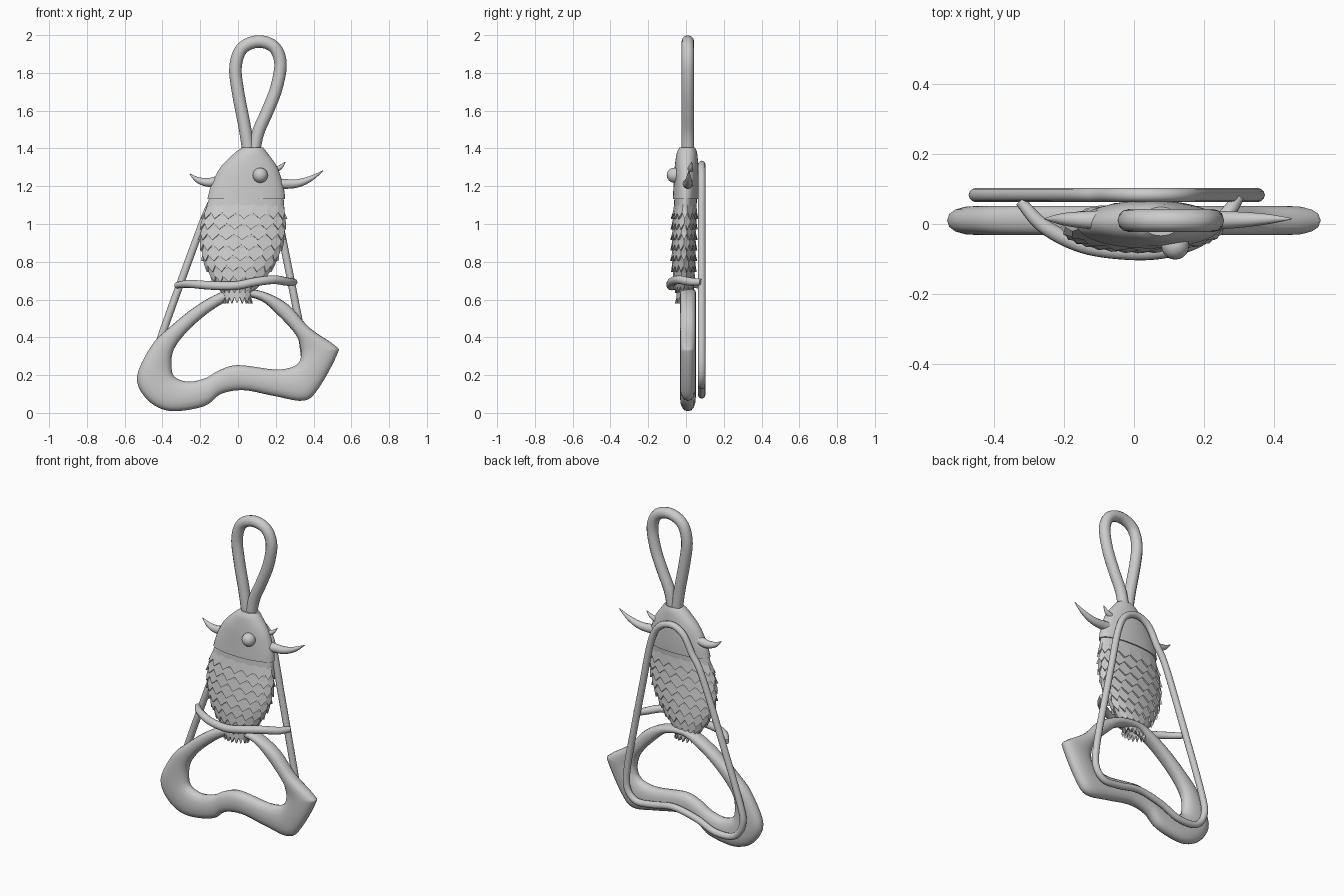
import bpy, bmesh, math
from mathutils import Vector

if "Cube" in bpy.data.objects:
    bpy.data.objects.remove(bpy.data.objects["Cube"])


def smooth_path(pts, steps=6, closed=False):
    """Catmull-Rom interpolation of tuples of any length."""
    n, out = len(pts), []
    get = (lambda i: pts[i % n]) if closed else (lambda i: pts[max(0, min(n - 1, i))])
    for i in range(n if closed else n - 1):
        a, b, c, d = (get(i + k) for k in (-1, 0, 1, 2))
        for s in range(steps):
            t = s / steps
            out.append(tuple(0.5 * (2 * q + (r - p) * t + (2 * p - 5 * q + 4 * r - u) * t * t
                             + (3 * q - p - 3 * r + u) * t ** 3) for p, q, r, u in zip(a, b, c, d)))
    if not closed:
        out.append(tuple(pts[-1]))
    return out


def finish(name, bm, angle=40):
    bmesh.ops.recalc_face_normals(bm, faces=bm.faces)
    me = bpy.data.meshes.new(name)
    bm.to_mesh(me)
    bm.free()
    ob = bpy.data.objects.new(name, me)
    bpy.context.collection.objects.link(ob)
    bpy.ops.object.select_all(action='DESELECT')
    ob.select_set(True)
    bpy.context.view_layer.objects.active = ob
    bpy.ops.object.shade_smooth_by_angle(angle=math.radians(angle))
    return ob


def loft(name, rings, closed=False):
    bm = bmesh.new()
    rows = [[bm.verts.new(p) for p in r] for r in rings]
    n, m = len(rows), len(rows[0])
    for i in range(n if closed else n - 1):
        a, b = rows[i], rows[(i + 1) % n]
        for j in range(m):
            k = (j + 1) % m
            bm.faces.new((a[j], a[k], b[k], b[j]))
    if not closed:
        bm.faces.new(rows[0])
        bm.faces.new(rows[-1])
    return finish(name, bm)


def tube(name, pts, closed=False, steps=6, sides=12):
    """Round tube along (x, y, z, radius) points."""
    p = smooth_path(pts, steps, closed)
    n, rings, prev = len(p), [], None
    for i in range(n):
        a = p[(i - 1) % n] if closed else p[max(i - 1, 0)]
        b = p[(i + 1) % n] if closed else p[min(i + 1, n - 1)]
        t = (Vector(b[:3]) - Vector(a[:3])).normalized()
        up = prev if prev else (Vector((0, 1, 0)) if abs(t.y) < 0.8 else Vector((0, 0, 1)))
        u = (up - t * up.dot(t)).normalized()
        prev, v = u, t.cross(u)
        c = Vector(p[i][:3])
        rings.append([c + p[i][3] * (u * math.cos(w) + v * math.sin(w))
                      for w in (2 * math.pi * j / sides for j in range(sides))])
    return loft(name, rings, closed)


# Body sections: z, left x, right x, front y, back y
sections = [(1.405, .03, .125, -.025, .04), (1.38, -.005, .145, -.04, .05),
            (1.3, -.085, .2, -.052, .058), (1.2, -.135, .232, -.058, .06),
            (1.13, -.155, .242, -.062, .058), (1.0, -.192, .248, -.068, .05),
            (.9, -.197, .238, -.07, .048), (.8, -.18, .2, -.07, .046),
            (.7, -.13, .135, -.06, .04), (.635, -.075, .065, -.045, .03)]
profile = smooth_path(sections, 8)


def surface(z, ang, off=0.0):
    """Point on the body at height z and angle, pushed out by off."""
    s = profile[-1]
    for a, b in zip(profile, profile[1:]):
        if a[0] >= z >= b[0]:
            t = (a[0] - z) / (a[0] - b[0])
            s = [p + (q - p) * t for p, q in zip(a, b)]
            break
    if z > profile[0][0]:
        s = profile[0]
    rx, ry = (s[2] - s[1]) / 2, (s[4] - s[3]) / 2
    c, d = math.cos(ang), math.sin(ang)
    nrm = Vector((ry * c, rx * d, 0)).normalized()
    return Vector(((s[1] + s[2]) / 2 + rx * c, (s[3] + s[4]) / 2 + ry * d, z)) + nrm * off


def shell(name, top, bottom, off, rows):
    loft(name, [[surface(top + (bottom - top) * i / rows, 2 * math.pi * j / 40, off)
                 for j in range(40)] for i in range(rows + 1)])


shell("body", 1.16, .636, 0, 24)
shell("head", 1.404, 1.133, .008, 16)

# Overlapping pointed scales in staggered rows
bm = bmesh.new()
count, row_count = 16, 9
for row in range(row_count):
    z = 1.105 - row * .056
    for k in range(count):
        ang = 2 * math.pi * (k + .5 * (row % 2)) / count
        h = math.pi / count
        shape = [(-h, 0, 0), (h, 0, 0), (h, -.045, .006), (0, -.078, .014), (-h, -.045, .006)]
        outer = [bm.verts.new(surface(z + dz, ang + da, o)) for da, dz, o in shape]
        inner = [bm.verts.new(surface(z + dz, ang + da, -.008)) for da, dz, o in shape]
        bm.faces.new(outer)
        bm.faces.new(inner[::-1])
        for i in range(5):
            j = (i + 1) % 5
            bm.faces.new((outer[i], inner[i], inner[j], outer[j]))
finish("body_scales", bm, 30)

# Eye
bm = bmesh.new()
bmesh.ops.create_uvsphere(bm, u_segments=20, v_segments=12, radius=.04)
bmesh.ops.translate(bm, vec=(.118, -.062, 1.258), verts=bm.verts)
finish("eye", bm)

# Horns
tube("right_horn", [(.19, .01, 1.215, .029), (.3, .012, 1.213, .023),
                    (.38, .014, 1.238, .015), (.45, .015, 1.282, .002)])
tube("left_horn", [(-.08, .01, 1.235, .029), (-.15, .012, 1.22, .024),
                   (-.21, .014, 1.232, .016), (-.255, .015, 1.265, .002)])
tube("small_horn", [(.17, .02, 1.28, .018), (.22, .025, 1.298, .013), (.25, .03, 1.328, .002)])

# Hanging cord loop
cord = [(.06, 1.35), (.038, 1.5), (0, 1.7), (-.013, 1.83), (.02, 1.928), (.105, 1.966),
        (.19, 1.938), (.225, 1.85), (.203, 1.72), (.157, 1.6), (.105, 1.48), (.08, 1.35)]
tube("hanging_loop", [(x, .01, z, .033) for x, z in cord])

# Long elastic loop behind the body
elastic = [(.04, 1.315), (-.04, 1.275), (-.1, 1.17), (-.165, 1.06), (-.3, .7), (-.43, .33),
           (-.45, .2), (-.39, .11), (-.26, .1), (-.13, .15), (.03, .18), (.18, .155),
           (.29, .15), (.35, .22), (.345, .36), (.3, .6), (.24, .9), (.185, 1.17), (.13, 1.28)]
tube("back_elastic", [(x, .083, z, .02) for x, z in elastic], closed=True)

# Short band wrapped across the front
tube("front_band", [(-.325, .065, .675, .016), (-.26, -.005, .683, .021), (-.15, -.06, .675, .023),
                    (-.02, -.08, .673, .023), (.09, -.075, .693, .023), (.19, -.04, .705, .023),
                    (.26, .02, .695, .022), (.3, .08, .692, .017)])

# Handle: matching outer and inner outline points (x, z, x, z)
outline = [(0, .66, 0, .615), (-.1, .635, -.08, .58), (-.23, .56, -.17, .52),
           (-.36, .455, -.27, .43), (-.455, .36, -.34, .335), (-.535, .19, -.352, .25),
           (-.48, .07, -.335, .19), (-.36, .01, -.26, .165), (-.18, .035, -.17, .185),
           (-.09, .1, -.1, .225), (.03, .12, 0, .253), (.19, .09, .19, .23),
           (.35, .065, .28, .24), (.43, .135, .32, .265), (.525, .31, .333, .3),
           (.515, .355, .33, .35), (.38, .45, .305, .415), (.27, .57, .22, .51),
           (.14, .64, .12, .595)]
rings = []
for ox, oz, ix, iz in smooth_path(outline, 5, True):
    ring = []
    for j in range(16):
        w = 2 * math.pi * j / 16
        c = math.copysign(abs(math.cos(w)) ** .85, math.cos(w))
        s = math.copysign(abs(math.sin(w)) ** .85, math.sin(w))
        ring.append(((ox + ix) / 2 + (ox - ix) / 2 * c, .01 + .042 * s,
                     (oz + iz) / 2 + (oz - iz) / 2 * c))
    rings.append(ring)
loft("handle", rings, closed=True)
